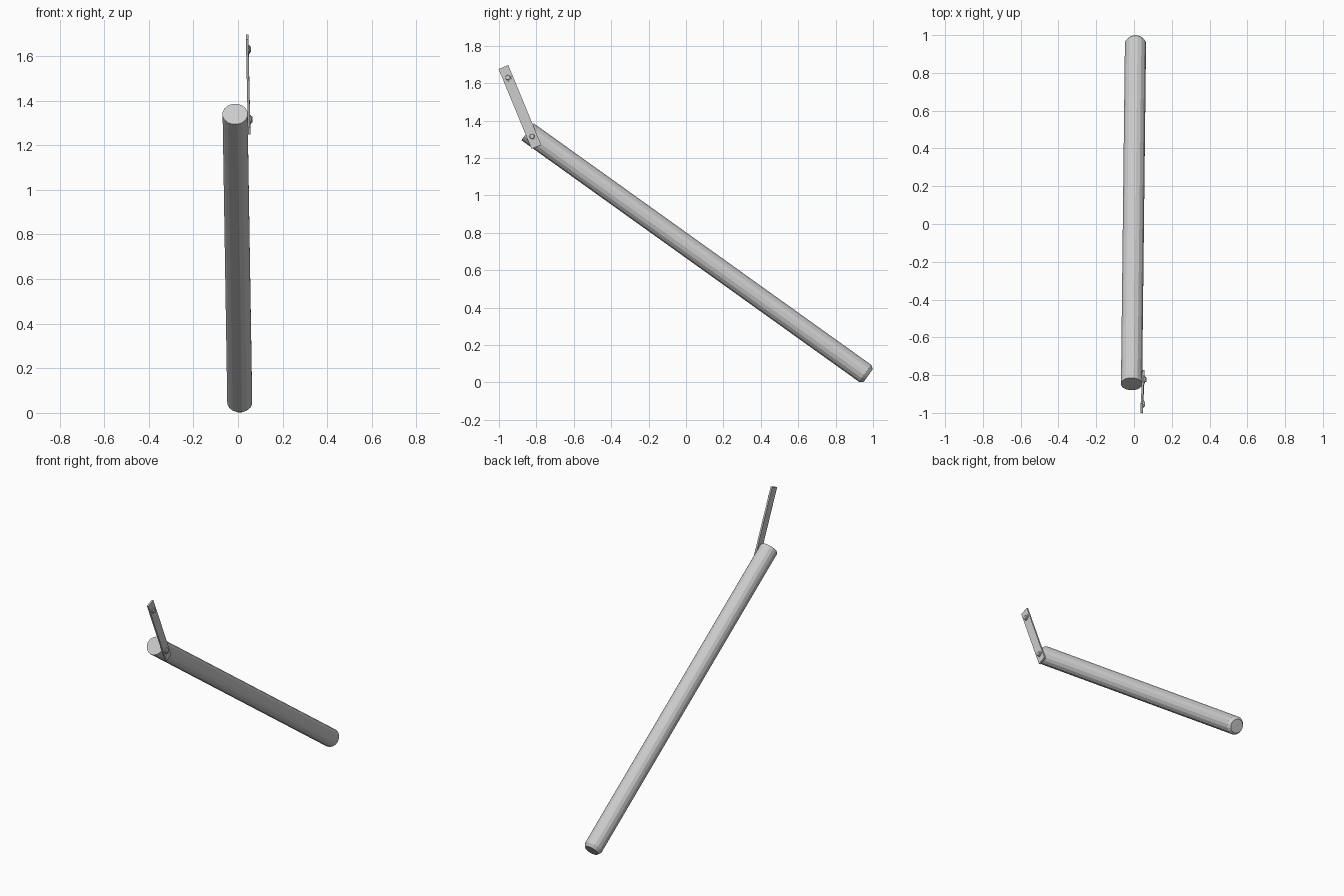
import bpy, bmesh
from math import pi, cos, sin
from mathutils import Vector, Matrix

if "Cube" in bpy.data.objects:
    bpy.data.objects.remove(bpy.data.objects["Cube"])


def make_object(name, bm, matrix):
    bmesh.ops.recalc_face_normals(bm, faces=bm.faces[:])
    mesh = bpy.data.meshes.new(name)
    bm.to_mesh(mesh)
    bm.free()
    obj = bpy.data.objects.new(name, mesh)
    obj.matrix_world = matrix
    bpy.context.collection.objects.link(obj)
    return obj


def lathe(name, profile, sides, matrix):
    """Closed turned solid along local z from (radius, z) pairs."""
    bm = bmesh.new()
    rings = [[bm.verts.new((r * cos(2 * pi * (i + 0.5) / sides), r * sin(2 * pi * (i + 0.5) / sides), z))
              for i in range(sides)] for r, z in profile]
    for a, b in zip(rings, rings[1:]):
        for i in range(sides):
            j = (i + 1) % sides
            bm.faces.new((a[i], a[j], b[j], b[i]))
    bm.faces.new(rings[0])
    bm.faces.new(rings[-1])
    return make_object(name, bm, matrix)


def frame(origin, z_axis, x_hint):
    """Matrix with local z along z_axis and local x close to x_hint."""
    z = z_axis.normalized()
    y = z.cross(x_hint).normalized()
    x = y.cross(z)
    m = Matrix((x, y, z)).transposed().to_4x4()
    m.translation = origin
    return m


RIGHT = Vector((1, 0, 0))

# Leaning pole with a chamfered foot
foot = Vector((0.008, 0.974, 0.037))
head = Vector((-0.013, -0.847, 1.34))
axis = head - foot
lathe("pole", [(0.043, 0), (0.057, 0.02), (0.057, axis.length)], 16,
      frame(foot, axis, RIGHT))

# Flat bar on the side of the pole
low = Vector((0.050, -0.800, 1.259))
high = Vector((0.041, -0.976, 1.686))
bar_axis = high - low
bar_frame = frame((low + high) / 2, bar_axis, RIGHT)
bm = bmesh.new()
bmesh.ops.create_cube(bm, size=1)
bmesh.ops.scale(bm, vec=(0.011, 0.056, bar_axis.length), verts=bm.verts)
make_object("side_bar", bm, bar_frame)

# Bolts: stepped heads on the outer face of the bar
for name, along in (("lower_bolt", -0.170), ("upper_bolt", 0.170)):
    place = bar_frame @ Matrix.Translation((0.004, 0, along)) @ Matrix.Rotation(pi / 2, 4, 'Y')
    lathe(name, [(0.020, 0), (0.020, 0.006), (0.014, 0.007), (0.012, 0.013)], 10, place)
